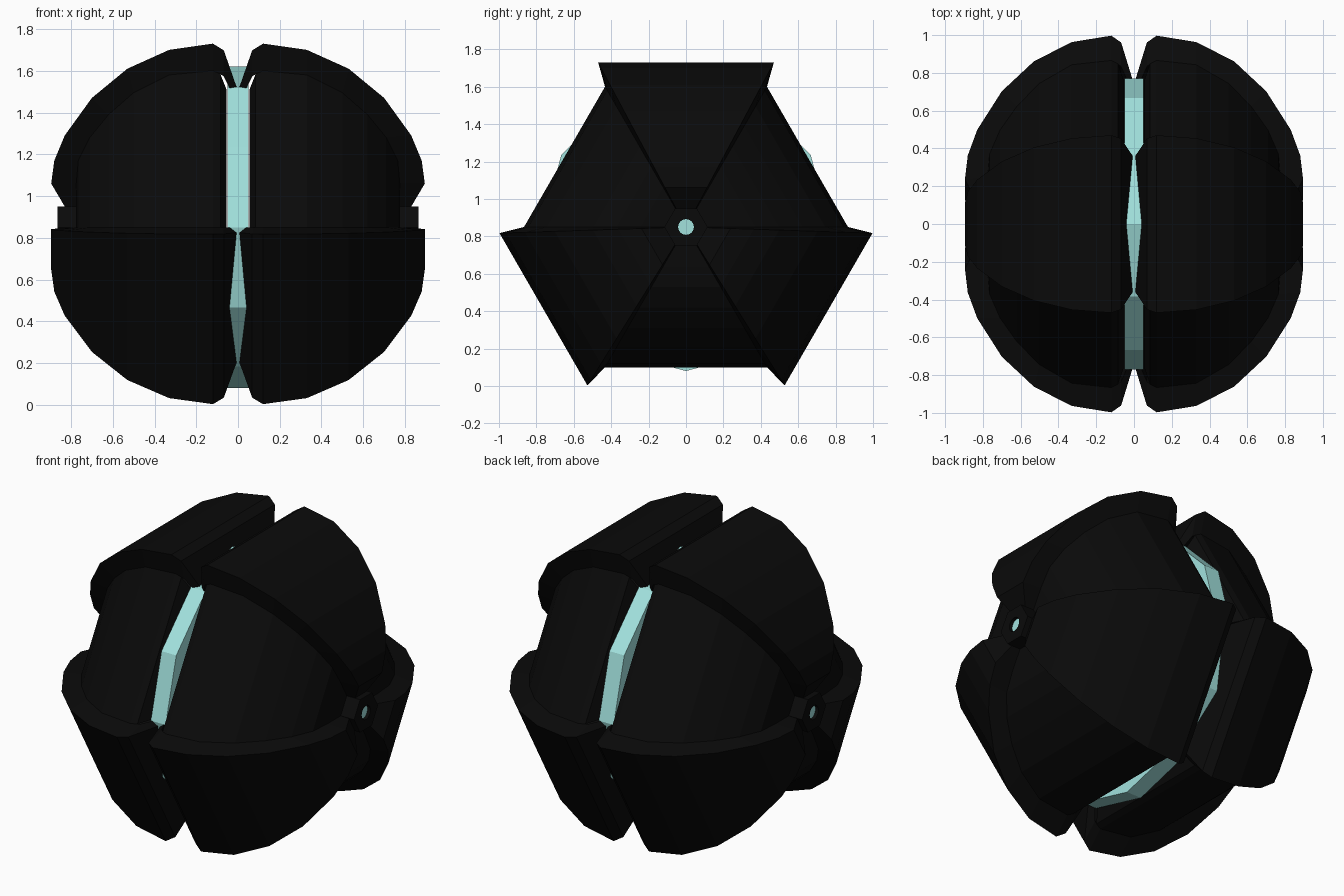
import bpy, bmesh, math

if "Cube" in bpy.data.objects:
    bpy.data.objects.remove(bpy.data.objects["Cube"])

CZ = 0.85  # height of the ball's axis, which runs along x


def material(name, rgb):
    m = bpy.data.materials.new(name)
    m.diffuse_color = (*rgb, 1)
    m.use_nodes = True
    m.node_tree.nodes["Principled BSDF"].inputs["Base Color"].default_value = m.diffuse_color
    return m


BLACK = material("black shell", (0.003, 0.003, 0.003))
CYAN = material("pale cyan", (0.36, 0.76, 0.73))


def place(x, a, w, deg):
    """x along the axis, a outward at angle deg, w sideways."""
    t = math.radians(deg)
    return (x, a * math.cos(t) - w * math.sin(t), CZ + a * math.sin(t) + w * math.cos(t))


def finish(name, bm, mat, mirror=True):
    bmesh.ops.remove_doubles(bm, verts=bm.verts, dist=1e-5)
    bmesh.ops.recalc_face_normals(bm, faces=bm.faces)
    me = bpy.data.meshes.new(name)
    bm.to_mesh(me)
    bm.free()
    me.materials.append(mat)
    ob = bpy.data.objects.new(name, me)
    bpy.context.collection.objects.link(ob)
    if mirror:
        ob.modifiers.new("mirror", 'MIRROR').use_axis[0] = True
    return ob


def rails(bm, profile, half_deg, deg):
    """Two edges of a wedge-shaped strip following the profile."""
    k = math.tan(math.radians(half_deg))
    return [[bm.verts.new(place(x, a, s * a * k, deg)) for x, a in profile] for s in (-1, 1)]


def bridge(bm, r, s):
    for i in range(len(r) - 1):
        bm.faces.new((r[i], r[i + 1], s[i + 1], s[i]))


OUTER = [(.005, .667), (.068, .848), (.12, .88), (.33, .85), (.53, .76), (.70, .62),
         (.83, .44), (.88, .32), (.895, .21), (.83, .10)]
INNER = [(.005, .60), (.07, .725), (.12, .75), (.33, .73), (.50, .645), (.62, .54),
         (.71, .43), (.765, .32), (.775, .21), (.775, .09)]
RECESS = [(.055, 0), (.055, .66), (.085, .735)] + INNER[2:] + [(.775, 0)]

# raised armour plates, three per half
for n, deg in enumerate((90, 210, 330)):
    bm = bmesh.new()
    o1, o2 = rails(bm, OUTER, 28.1, deg)
    i1, i2 = rails(bm, INNER, 30, deg)
    bridge(bm, o1, o2)
    bridge(bm, o1, i1)
    bridge(bm, o2, i2)
    bridge(bm, i1, i2)
    for e in (0, -1):
        bm.faces.new((o1[e], o2[e], i2[e], i1[e]))
    finish("raised_plate_%d" % n, bm, BLACK)

# recessed panels between the plates
for n, deg in enumerate((30, 150, 270)):
    bm = bmesh.new()
    r1, r2 = rails(bm, RECESS[1:-1], 30, deg)
    bridge(bm, r1, r2)
    for r, p in ((0, RECESS[0]), (-1, RECESS[-1])):
        c = bm.verts.new(place(p[0], 0, 0, deg))
        bm.faces.new((r1[r], r2[r], c))
        if r == 0:
            c0 = c
    for rail in (r1, r2):
        bm.faces.new([c0] + rail + [c])
    finish("recessed_panel_%d" % n, bm, BLACK)

# glowing twelve-sided core disc between the halves
bm = bmesh.new()
sides = [[bm.verts.new(place(x, .77, 0, 30 * i)) for i in range(12)] for x in (-.05, .05)]
for s in sides:
    bm.faces.new(s)
for i in range(12):
    j = (i + 1) % 12
    bm.faces.new((sides[0][i], sides[0][j], sides[1][j], sides[1][i]))
finish("core_disc", bm, CYAN, False)

# hexagonal hubs with a round hole
N = 24
bm = bmesh.new()
rings = []
for x, r, is_hex in ((.74, .1, True), (.865, .1, True), (.865, .042, False), (.80, .042, False)):
    ring = []
    for i in range(N):
        d = 360 / N * i
        wrap = (d % 60) - 30
        rad = r / math.cos(math.radians(wrap)) if is_hex else r
        ring.append(bm.verts.new(place(x, rad, 0, d)))
    rings.append(ring)
for p, q in zip(rings, rings[1:]):
    bridge(bm, p + p[:1], q + q[:1])
finish("axle_hub", bm, BLACK)

# lit discs inside the hub holes
bm = bmesh.new()
bm.faces.new([bm.verts.new(place(.845, .042, 0, 360 / N * i)) for i in range(N)])
finish("hub_light", bm, CYAN)
